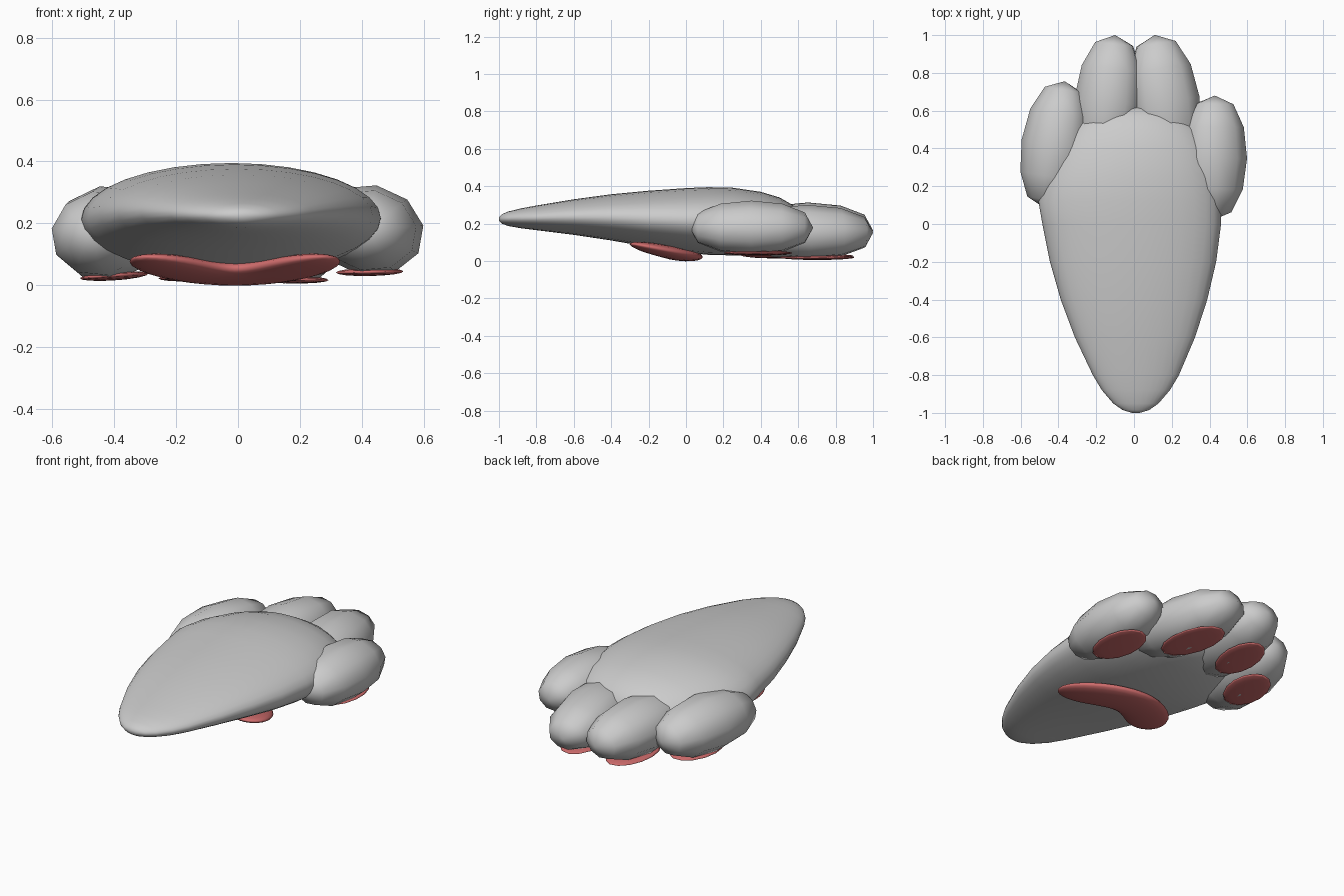
import bpy, bmesh, math
from mathutils import Matrix, Vector

if "Cube" in bpy.data.objects:
    bpy.data.objects.remove(bpy.data.objects["Cube"])


def material(name, rgb):
    m = bpy.data.materials.new(name)
    m.diffuse_color = (*rgb, 1)
    m.use_nodes = True
    m.node_tree.nodes["Principled BSDF"].inputs["Base Color"].default_value = m.diffuse_color
    return m


FUR = material("grey fur", (0.6, 0.6, 0.6))
PAD = material("red pad", (0.62, 0.15, 0.15))


def finish(name, bm, mat):
    bmesh.ops.recalc_face_normals(bm, faces=bm.faces)
    for f in bm.faces:
        f.smooth = True
    me = bpy.data.meshes.new(name)
    bm.to_mesh(me)
    bm.free()
    me.materials.append(mat)
    ob = bpy.data.objects.new(name, me)
    bpy.context.collection.objects.link(ob)
    return ob


def loft(name, rings, mat, n=32):
    """Skin elliptical rings, each given as centre, half axis u, half axis v."""
    bm = bmesh.new()
    loops = []
    for c, u, v in rings:
        loops.append([bm.verts.new(c + u * math.cos(a) + v * math.sin(a))
                      for a in (2 * math.pi * i / n for i in range(n))])
    for a, b in zip(loops, loops[1:]):
        for i in range(n):
            j = (i + 1) % n
            bm.faces.new((a[i], a[j], b[j], b[i]))
    bm.faces.new(loops[0])
    bm.faces.new(loops[-1])
    return finish(name, bm, mat)


def ellipsoid(name, centre, size, yaw, roll, mat, seg=10, rings=6, toe=True):
    """Ellipsoid; a toe has its poles along y and slightly blunt ends."""
    bm = bmesh.new()
    bmesh.ops.create_uvsphere(bm, u_segments=seg, v_segments=rings, radius=1)
    if toe:
        for v in bm.verts:
            r = math.hypot(v.co.x, v.co.y)
            if r > 0.01:
                k = r ** 0.83 / r
                v.co.x *= k
                v.co.y *= k
    turn = Matrix.Rotation(-math.pi / 2, 4, "X") if toe else Matrix()
    mx = (Matrix.Translation(centre)
          @ Matrix.Rotation(math.radians(yaw), 4, "Z")
          @ Matrix.Rotation(math.radians(roll), 4, "Y")
          @ Matrix.Diagonal((*size, 1)) @ turn)
    bmesh.ops.transform(bm, matrix=mx, verts=bm.verts)
    return finish(name, bm, mat)


# Foot: y, centre x, half width, bottom z, top z
sections = [
    (-1.0, 0.01, 0.02, 0.215, 0.235), (-0.985, 0.01, 0.07, 0.20, 0.25),
    (-0.95, 0.01, 0.12, 0.187, 0.265), (-0.88, 0.01, 0.18, 0.175, 0.282),
    (-0.8, 0.01, 0.228, 0.165, 0.297), (-0.6, 0.005, 0.318, 0.14, 0.33),
    (-0.4, 0.0, 0.388, 0.11, 0.357), (-0.2, -0.005, 0.44, 0.075, 0.376),
    (0.0, -0.012, 0.473, 0.045, 0.39), (0.12, -0.022, 0.484, 0.033, 0.395),
    (0.25, -0.015, 0.462, 0.03, 0.392), (0.4, -0.005, 0.41, 0.035, 0.37),
    (0.5, 0.0, 0.345, 0.05, 0.34), (0.57, 0.0, 0.27, 0.075, 0.30),
    (0.61, 0.0, 0.17, 0.11, 0.26), (0.625, 0.0, 0.06, 0.15, 0.21)]
loft("foot", [(Vector((x, y, (lo + hi) / 2)), Vector((w, 0, 0)),
               Vector((0, 0, (hi - lo) / 2)))
              for y, x, w, lo, hi in sections], FUR)

# Toes: name, centre, half sizes, yaw, roll
for name, c, s, yaw, roll in [
        ("outer_left", (-0.42, 0.42, 0.168), (0.18, 0.34, 0.154), -9, -10),
        ("inner_left", (-0.137, 0.65, 0.164), (0.184, 0.352, 0.150), -6, -6),
        ("inner_right", (0.163, 0.645, 0.153), (0.192, 0.36, 0.148), 8.5, 6),
        ("outer_right", (0.422, 0.35, 0.178), (0.18, 0.33, 0.147), -1, 10)]:
    ellipsoid(name + "_toe", c, s, yaw, roll, FUR)

# Thin pads under the toes
for name, c, s, yaw, roll in [
        ("outer_left", (-0.40, 0.47, 0.03), (0.108, 0.18, 0.014), -10, -4),
        ("inner_left", (-0.15, 0.71, 0.026), (0.105, 0.19, 0.013), -7, -2),
        ("inner_right", (0.172, 0.70, 0.019), (0.118, 0.205, 0.013), 9, 1),
        ("outer_right", (0.425, 0.385, 0.043), (0.112, 0.185, 0.013), 0, -1)]:
    ellipsoid(name + "_toe_pad", c, s, yaw, roll, PAD, 14, 8, False)

# Crescent sole pad, swept along an arc whose ends point to the heel
rings = []
for i in range(25):
    s = 0.998 * math.sin((i / 12 - 1) * math.pi / 2)
    cap = math.sqrt(1 - abs(s) ** 6)
    normal = Vector((0.4 * s / 0.3, 1, 0)).normalized()
    half = (0.135 - 0.015 * s * s) * cap
    u = normal * half
    u.z = -0.12 * u.y
    centre = Vector((-0.01 + 0.305 * s, -0.045 - 0.24 * s * s,
                     0.038 + 0.052 * s * s))
    rings.append((centre, u, Vector((0, 0, (0.036 - 0.006 * s * s) * cap))))
loft("sole_pad", rings, PAD, 20)
